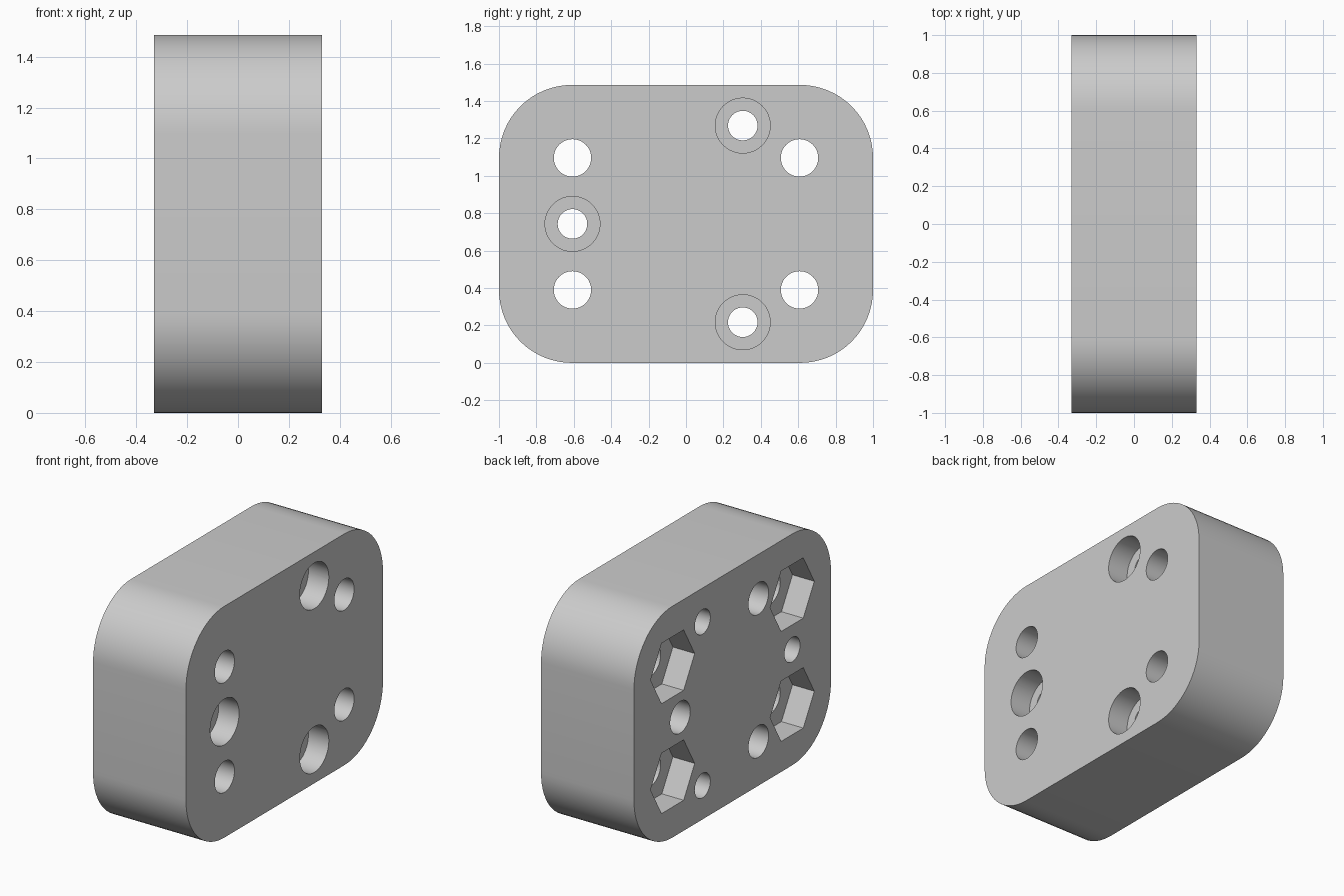
import bpy, bmesh, math
from mathutils import Matrix

if "Cube" in bpy.data.objects:
    bpy.data.objects.remove(bpy.data.objects["Cube"], do_unlink=True)

HALF_X, HALF_Y, HEIGHT, CORNER = 0.33, 1.0, 1.486, 0.39
MID = HEIGHT / 2

grey = bpy.data.materials.new("plain grey")
grey.use_nodes = True
grey.diffuse_color = (0.6, 0.6, 0.6, 1)
grey.node_tree.nodes["Principled BSDF"].inputs["Base Color"].default_value = (0.6, 0.6, 0.6, 1)


def add_object(name, bm):
    mesh = bpy.data.meshes.new(name)
    bmesh.ops.recalc_face_normals(bm, faces=bm.faces)
    bm.to_mesh(mesh)
    bm.free()
    mesh.materials.append(grey)
    obj = bpy.data.objects.new(name, mesh)
    bpy.context.collection.objects.link(obj)
    return obj


# Block: rounded rectangle extruded across x
bm = bmesh.new()
profile = []
steps = 16
for corner, (sy, sz) in enumerate([(1, 1), (-1, 1), (-1, -1), (1, -1)]):
    for i in range(steps + 1):
        a = math.pi / 2 * (corner + i / steps)
        y = sy * (HALF_Y - CORNER) + CORNER * math.cos(a)
        z = MID + sz * (MID - CORNER) + CORNER * math.sin(a)
        profile.append(bm.verts.new((-HALF_X, y, z)))
face = bm.faces.new(profile)
side = bmesh.ops.extrude_face_region(bm, geom=[face])
verts = [v for v in side["geom"] if isinstance(v, bmesh.types.BMVert)]
bmesh.ops.translate(bm, verts=verts, vec=(2 * HALF_X, 0, 0))
block = add_object("mounting_block", bm)


def cut(y, z, radius, x0, x1, sides=48):
    """Remove a round or hexagonal prism running along x."""
    cutter_bm = bmesh.new()
    turn = Matrix.Rotation(math.pi / 2, 4, 'Y')
    # A corner of the prism points along y
    spin = Matrix.Rotation(math.pi / 2, 4, 'Z')
    place = Matrix.Translation(((x0 + x1) / 2, y, MID + z))
    bmesh.ops.create_cone(cutter_bm, cap_ends=True, segments=sides, radius1=radius,
                          radius2=radius, depth=x1 - x0, matrix=place @ turn @ spin)
    # Ensure hexagons keep level top and bottom flats
    if sides == 6:
        top = max(v.co.z for v in cutter_bm.verts) - MID - z
        if top > radius * 0.95:
            bmesh.ops.rotate(cutter_bm, verts=cutter_bm.verts, cent=place.translation,
                             matrix=Matrix.Rotation(math.pi / 6, 3, 'X'))
    cutter = add_object("cutter", cutter_bm)
    cutter.hide_render = True
    mod = block.modifiers.new("cut", 'BOOLEAN')
    mod.operation, mod.solver, mod.object = 'DIFFERENCE', 'EXACT', cutter
    bpy.context.view_layer.objects.active = block
    bpy.ops.object.modifier_apply(modifier=mod.name)
    bpy.data.objects.remove(cutter, do_unlink=True)


OUT = HALF_X + 0.1

# Four corner bolt holes with hexagonal nut pockets on the -x face
for sy in (-1, 1):
    for sz in (-1, 1):
        cut(sy * 0.607, sz * 0.353, 0.1, -OUT, OUT)
        cut(sy * 0.607, sz * 0.353, 0.224, -OUT, -HALF_X + 0.155, 6)

# Three counterbored screw holes, and three blind holes opposite them
for k in range(3):
    a = math.pi + k * math.tau / 3
    c, s = math.cos(a), math.sin(a)
    cut(0.607 * c, 0.607 * s, 0.079, -OUT, OUT)
    cut(0.607 * c, 0.607 * s, 0.147, HALF_X - 0.145, OUT)
    cut(-0.53 * c, -0.53 * s, 0.102, -OUT, -HALF_X + 0.33)

# Smooth curved walls with crisp edges
bpy.ops.object.select_all(action='DESELECT')
block.select_set(True)
bpy.context.view_layer.objects.active = block
bpy.ops.object.shade_smooth_by_angle(angle=math.radians(30))
